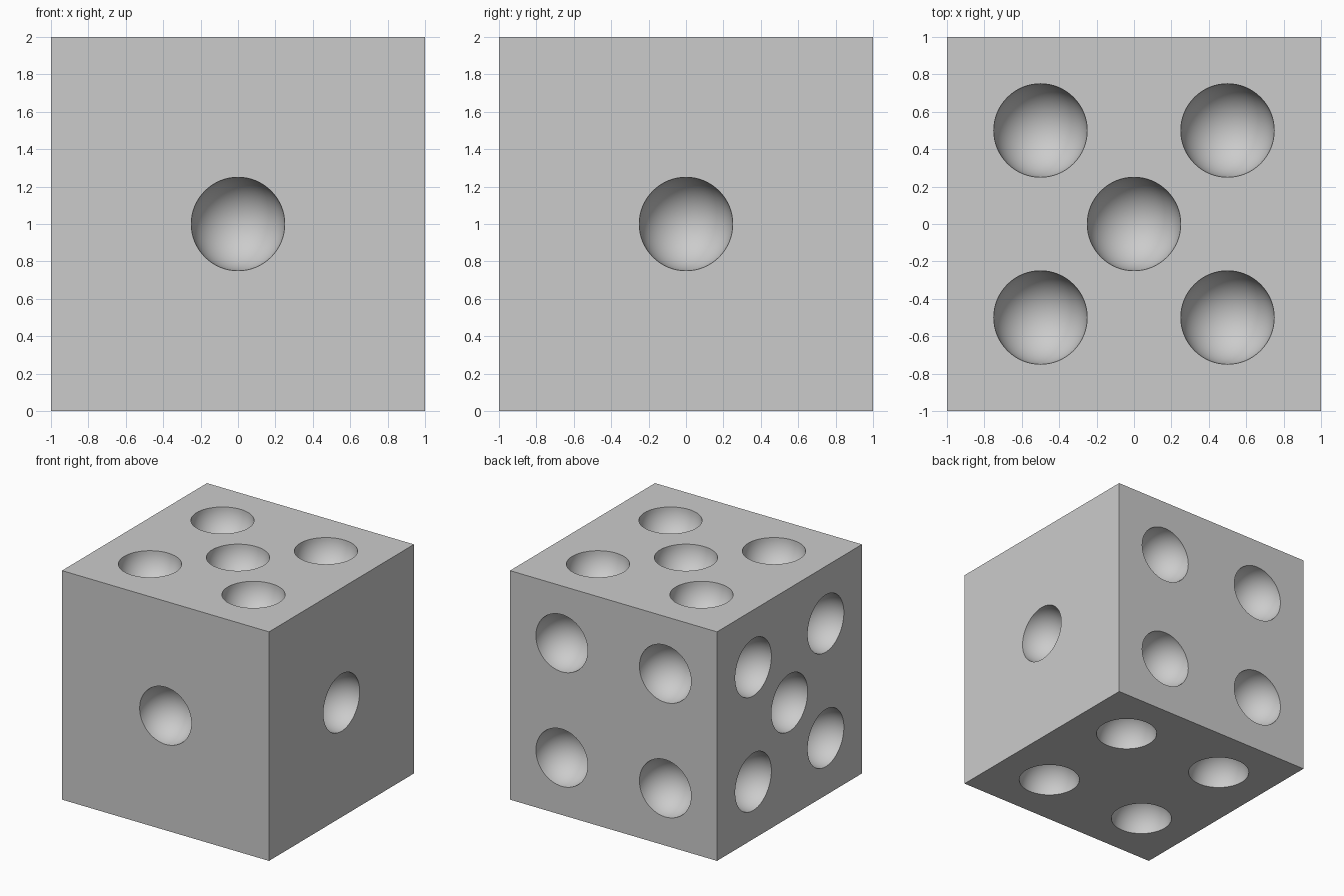
import bpy
import bmesh
import math
from mathutils import Vector, Matrix

default = bpy.data.objects.get("Cube")
if default:
    bpy.data.objects.remove(default, do_unlink=True)

PIP_RADIUS = 0.25
CENTRE = Vector((0, 0, 1))

# Pip layouts on a face
ONE = [(0, 0)]
FOUR = [(x, y) for x in (-0.5, 0.5) for y in (-0.5, 0.5)]
FIVE = ONE + FOUR

# Outward direction of each face and its pips
FACES = [
    (Vector((0, -1, 0)), ONE),
    (Vector((1, 0, 0)), ONE),
    (Vector((0, 1, 0)), FOUR),
    (Vector((-1, 0, 0)), FIVE),
    (Vector((0, 0, 1)), FIVE),
    (Vector((0, 0, -1)), FOUR),
]


def make_object(name, bm):
    mesh = bpy.data.meshes.new(name)
    bm.to_mesh(mesh)
    bm.free()
    obj = bpy.data.objects.new(name, mesh)
    bpy.context.collection.objects.link(obj)
    return obj


def pip_mesh():
    """Lower half of a ball with a short straight collar, closed at the top."""
    bm = bmesh.new()
    bmesh.ops.create_uvsphere(bm, u_segments=64, v_segments=32, radius=PIP_RADIUS)
    upper = [v for v in bm.verts if v.co.z > 0.001]
    bmesh.ops.delete(bm, geom=upper, context='VERTS')
    rim = [e for e in bm.edges if e.is_boundary]
    grown = bmesh.ops.extrude_edge_only(bm, edges=rim)["geom"]
    for v in grown:
        if isinstance(v, bmesh.types.BMVert):
            v.co.z += 0.1
    bmesh.ops.contextual_create(bm, geom=[e for e in bm.edges if e.is_boundary])
    bmesh.ops.recalc_face_normals(bm, faces=bm.faces[:])
    mesh = bpy.data.meshes.new("pip")
    bm.to_mesh(mesh)
    bm.free()
    return mesh


# Material
grey = bpy.data.materials.new("plain grey")
grey.use_nodes = True
colour = (0.6, 0.6, 0.6, 1)
grey.diffuse_color = colour
grey.node_tree.nodes["Principled BSDF"].inputs["Base Color"].default_value = colour

# Die body
bm = bmesh.new()
bmesh.ops.create_cube(bm, size=2, matrix=Matrix.Translation(CENTRE))
die = make_object("die_body", bm)
die.data.materials.append(grey)

# All pips gathered in one cutter
pip = pip_mesh()
bm = bmesh.new()
for normal, layout in FACES:
    turn = normal.to_track_quat('Z', 'Y').to_matrix().to_4x4()
    for x, y in layout:
        start = len(bm.verts)
        bm.from_mesh(pip)
        bm.verts.ensure_lookup_table()
        place = Matrix.Translation(CENTRE) @ turn @ Matrix.Translation((x, y, 1))
        bmesh.ops.transform(bm, matrix=place, verts=bm.verts[start:])
cutter = make_object("pip_cutter", bm)
cutter.hide_render = True

# Hollow the pips out of the body
cut = die.modifiers.new("pips", 'BOOLEAN')
cut.operation = 'DIFFERENCE'
cut.solver = 'EXACT'
cut.object = cutter

bpy.ops.object.select_all(action='DESELECT')
die.select_set(True)
bpy.context.view_layer.objects.active = die
bpy.ops.object.modifier_apply(modifier=cut.name)
bpy.data.objects.remove(cutter, do_unlink=True)

# Smooth hollows with crisp rims and edges
bpy.ops.object.shade_smooth_by_angle(angle=math.radians(30))
